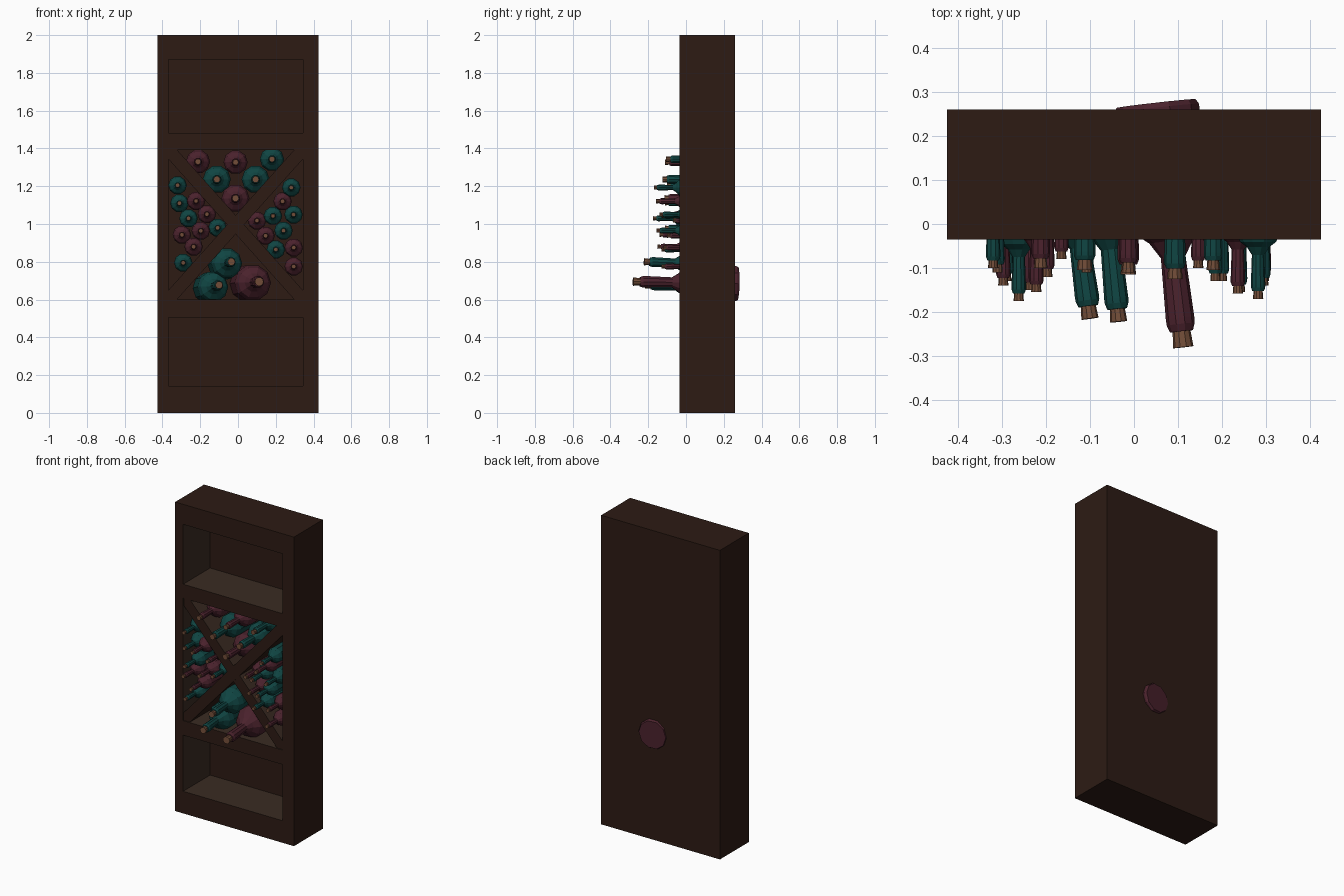
import bpy, bmesh, math
from mathutils import Vector

if "Cube" in bpy.data.objects:
    bpy.data.objects.remove(bpy.data.objects["Cube"])


def material(name, col):
    m = bpy.data.materials.new(name)
    m.diffuse_color = (*col, 1)
    m.use_nodes = True
    m.node_tree.nodes["Principled BSDF"].inputs["Base Color"].default_value = m.diffuse_color
    return m


WOOD = material("dark_wood", (0.026, 0.011, 0.007))
INNER = material("inner_wood", (0.042, 0.024, 0.016))
TEAL = material("teal_glass", (0.005, 0.060, 0.056))
RED = material("red_glass", (0.070, 0.016, 0.026))
CORK = material("cork", (0.17, 0.075, 0.040))


def finish(bm, name, mats):
    me = bpy.data.meshes.new(name)
    bmesh.ops.recalc_face_normals(bm, faces=bm.faces)
    bm.to_mesh(me)
    bm.free()
    for m in mats:
        me.materials.append(m)
    ob = bpy.data.objects.new(name, me)
    bpy.context.collection.objects.link(ob)
    return ob


def prism(name, pts, y0, y1, inner=()):
    """Extrude an xz outline along y; sides facing an 'inner' direction are lighter."""
    bm = bmesh.new()
    f = bm.faces.new([bm.verts.new((x, y0, z)) for x, z in pts])
    ext = bmesh.ops.extrude_face_region(bm, geom=[f])["geom"]
    for v in ext:
        if isinstance(v, bmesh.types.BMVert):
            v.co.y = y1
    bmesh.ops.recalc_face_normals(bm, faces=bm.faces)
    for face in bm.faces:
        if any(face.normal.dot(Vector(d)) > 0.6 for d in inner):
            face.material_index = 1
    return finish(bm, name, [WOOD, INNER])


def board(name, x0, x1, z0, z1, y0, y1, inner=()):
    return prism(name, [(x0, z0), (x1, z0), (x1, z1), (x0, z1)], y0, y1, inner)


# cabinet carcass
W, FRONT, BACK = 0.425, -0.035, 0.26
L, R = -0.368, 0.343          # opening edges
UP, DOWN = (0, 0, 1), (0, 0, -1)
board("left_side", -W, L, 0, 2, FRONT, BACK, [(1, 0, 0)])
board("right_side", R, W, 0, 2, FRONT, BACK, [(-1, 0, 0)])
board("back_panel", L, R, 0, 2, 0.24, BACK)
board("bottom_rail", L, R, 0, 0.143, FRONT, 0.24, [UP])
board("lower_shelf", L, R, 0.506, 0.60, FRONT, 0.24, [UP])
board("upper_shelf", L, R, 1.393, 1.483, FRONT, 0.24, [UP])
board("top_rail", L, R, 1.87, 2, FRONT, 0.24)

# crossed dividers of the bottle rack
z0, z1, a, b = 0.60, 1.393, 0.045, 0.05
diag = [(L, z0), (L + a, z0), (R, z1 - b), (R, z1), (R - a, z1), (L, z0 + b)]
prism("rising_divider", diag, -0.03, 0.24, [UP])
prism("falling_divider", [(L + R - x, z) for x, z in diag], -0.029, 0.24, [UP])

# bottle outline: (fraction of length, fraction of radius)
PROFILE = [(0, .93), (.02, 1), (.45, 1), (.52, .84), (.565, .52), (.63, .29),
           (.88, .335), (.905, .33), (.935, .27), (.935, .21), (1, .24)]
SIDES = 10


def bottle(name, base, tip, rad, glass):
    base, tip = Vector(base), Vector(tip)
    axis = tip - base
    rot = axis.to_track_quat('Z', 'Y')
    bm = bmesh.new()
    rings = []
    for t, r in PROFILE:
        rings.append([bm.verts.new(base + axis * t + rot @ Vector(
            (rad * r * math.cos(k * math.tau / SIDES), rad * r * math.sin(k * math.tau / SIDES), 0)))
            for k in range(SIDES)])
    for i in range(len(rings) - 1):
        for k in range(SIDES):
            n = (k + 1) % SIDES
            f = bm.faces.new((rings[i][k], rings[i][n], rings[i + 1][n], rings[i + 1][k]))
            f.material_index = int(i == len(rings) - 2)
    bm.faces.new(rings[0])
    bm.faces.new(rings[-1]).material_index = 1
    finish(bm, name, [glass, CORK])


# small bottles at the sides: x, z, tip y
teal_small = [(-.32, 1.205, -.10), (-.31, 1.11, -.11), (-.262, 1.03, -.175), (-.108, .98, -.11),
              (-.29, .795, -.13), (.282, 1.193, -.17), (.185, 1.043, -.13), (.294, 1.05, -.14),
              (.241, .965, -.155), (.2, .865, -.13)]
red_small = [(-.222, 1.122, -.155), (-.165, 1.052, -.08), (-.297, .943, -.14), (-.197, .964, -.12),
             (-.235, .88, -.15), (.236, 1.12, -.158), (.1, 1.018, -.07), (.146, .938, -.10),
             (.295, .875, -.12), (.295, .775, -.13)]
for glass, label, rows in ((TEAL, "teal", teal_small), (RED, "red", red_small)):
    for x, z, y in rows:
        bottle("small_%s_bottle" % label, (x, y + 0.27, z), (x, y, z), 0.049, glass)

# medium bottles on top
for x, z, r, y, glass in [(-.212, 1.33, .064, -.10, RED), (-.013, 1.327, .064, -.11, RED),
                          (.18, 1.343, .064, -.105, TEAL), (-.112, 1.236, .074, -.105, TEAL),
                          (.093, 1.236, .074, -.125, TEAL), (-.013, 1.136, .074, -.115, RED)]:
    bottle("medium_bottle", (x, min(y + r * 5.3, 0.245), z), (x, y, z), r, glass)

# large tilted bottles at the bottom
bottle("large_teal_bottle", (-.08, .22, .785), (-.035, -.222, .80), .082, TEAL)
bottle("large_teal_bottle", (-.16, .22, .66), (-.10, -.215, .677), .082, TEAL)
bottle("largest_red_bottle", (.05, .274, .684), (.112, -.28, .695), .097, RED)
